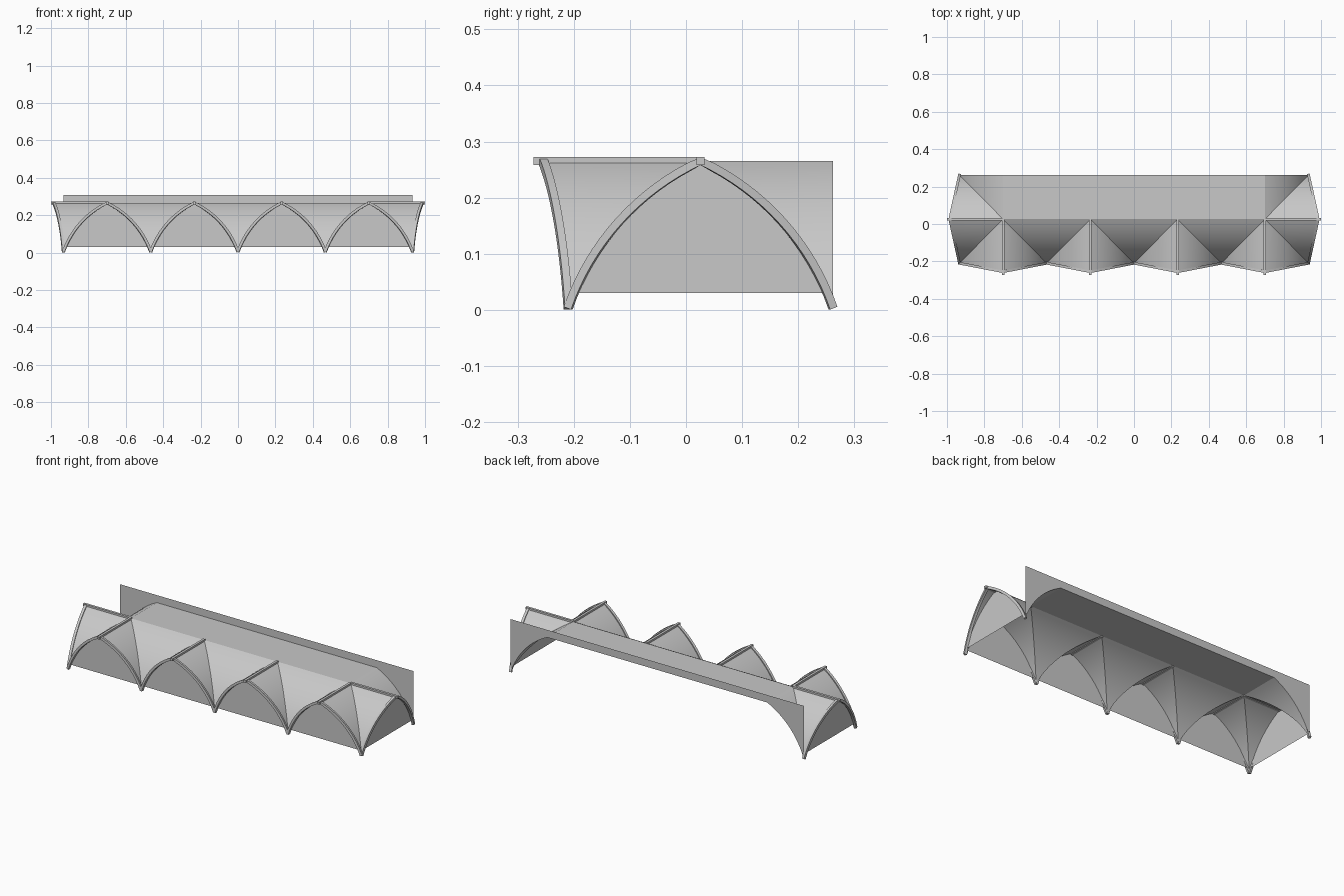
import bpy, bmesh, math
from mathutils import Vector

if "Cube" in bpy.data.objects:
    bpy.data.objects.remove(bpy.data.objects["Cube"])

# Main dimensions
BAY = 0.4667
HALF = BAY / 2
FRONT, MID, BACK = -0.21, 0.026, 0.262
END = 2 * BAY
FRONT_TIP, END_TIP = -0.255, 0.985
BASE, TOP = 0.003, 0.265
PANEL_BOTTOM, WALL_TOP = 0.03, 0.308
STEPS = 16

grey = bpy.data.materials.new("plain grey")
grey.use_nodes = True
GREY = (0.58, 0.58, 0.58, 1)
grey.diffuse_color = GREY
grey.node_tree.nodes["Principled BSDF"].inputs["Base Color"].default_value = GREY


def arch_curve():
    """Half of a pointed arch: (fraction of half span, height) from foot to crown."""
    a, b = math.radians(71), math.radians(25)
    pts = []
    for i in range(STEPS + 1):
        t = a + (b - a) * i / STEPS
        u = (math.sin(a) - math.sin(t)) / (math.sin(a) - math.sin(b))
        h = (math.cos(t) - math.cos(a)) / (math.cos(b) - math.cos(a))
        pts.append((u, BASE + (TOP - BASE) * h))
    return pts


CURVE = arch_curve()


def finish(name, bm, smooth=False):
    bmesh.ops.remove_doubles(bm, verts=bm.verts, dist=0.0002)
    bmesh.ops.recalc_face_normals(bm, faces=bm.faces)
    mesh = bpy.data.meshes.new(name)
    bm.to_mesh(mesh)
    bm.free()
    mesh.materials.append(grey)
    obj = bpy.data.objects.new(name, mesh)
    bpy.context.collection.objects.link(obj)
    if smooth:
        bpy.ops.object.select_all(action="DESELECT")
        obj.select_set(True)
        bpy.context.view_layer.objects.active = obj
        bpy.ops.object.shade_smooth_by_angle(angle=math.radians(15))
    return obj


def rise(foot, tip):
    """Arch curve standing on the plan line from foot to tip."""
    f, t = Vector(foot), Vector(tip)
    return [Vector((*f.lerp(t, u), z)) for u, z in CURVE]


def web(bm, foot, a, b):
    """Curved vault web fanning from a foot to two crown points."""
    left = [bm.verts.new(p) for p in rise(foot, a)]
    right = [bm.verts.new(p) for p in rise(foot, b)]
    for i in range(STEPS):
        bm.faces.new((left[i], right[i], right[i + 1], left[i + 1]))


def sweep(bm, path, r=0.007):
    """Square bar along a path."""
    rings = []
    for i, p in enumerate(path):
        t = (path[min(i + 1, len(path) - 1)] - path[max(i - 1, 0)]).normalized()
        side = t.cross(Vector((0, 0, 1))).normalized()
        n = side.cross(t)
        rings.append([bm.verts.new(p + side * r * s + n * r * k)
                      for s, k in ((-1, -1), (1, -1), (1, 1), (-1, 1))])
    for a, b in zip(rings, rings[1:]):
        for k in range(4):
            j = (k + 1) % 4
            bm.faces.new((a[k], a[j], b[j], b[k]))
    bm.faces.new(rings[0])
    bm.faces.new(rings[-1][::-1])


def strip(bm, lower, upper):
    """Flat strip between two matching outlines."""
    a = [bm.verts.new(p) for p in lower]
    b = [bm.verts.new(p) for p in upper]
    for i in range(len(a) - 1):
        bm.faces.new((a[i], a[i + 1], b[i + 1], b[i]))


def full_arch(foot, tip, other):
    return rise(foot, tip) + rise(other, tip)[-2::-1]


def at_height(points, z):
    return [Vector((p.x, p.y, z)) for p in points]


def panel(name, foot, mid, other):
    """Upright infill under an arch, cut level above the feet."""
    top = full_arch(foot, mid, other)
    for p in top:
        p.z = max(p.z, PANEL_BOTTOM)
    bm = bmesh.new()
    strip(bm, at_height(top, PANEL_BOTTOM), top)
    finish(name, bm)


centres = [(i - 1.5) * BAY for i in range(4)]

# Vaulted canopy
bm = bmesh.new()
for c in centres:
    for s in (-1, 1):
        web(bm, (c + s * HALF, FRONT), (c, MID), (c, FRONT_TIP))
for a, b in zip(centres, centres[1:]):
    web(bm, ((a + b) / 2, FRONT), (a, MID), (b, MID))
for s in (-1, 1):
    crown = (s * centres[-1], MID)
    for y in (FRONT, BACK):
        web(bm, (s * END, y), crown, (s * END_TIP, MID))
    web(bm, (s * END, BACK), crown, (s * centres[-1], BACK))
finish("vault_canopy", bm, True)

# Flat roof strip behind the crowns
bm = bmesh.new()
x = centres[-1]
strip(bm, [Vector((-x, MID, TOP)), Vector((x, MID, TOP))],
      [Vector((-x, BACK, TOP)), Vector((x, BACK, TOP))])
finish("flat_roof", bm)

# Back wall above the roof line
bm = bmesh.new()
line = rise((-END, BACK), (-x, BACK)) + rise((END, BACK), (x, BACK))[::-1]
for p in line:
    p.z = max(p.z, PANEL_BOTTOM)
strip(bm, line, at_height(line, WALL_TOP))
finish("back_wall", bm)

# Front bays: arch rib, ridge bar and infill panel
for i, c in enumerate(centres):
    left, right = (c - HALF, FRONT), (c + HALF, FRONT)
    bm = bmesh.new()
    sweep(bm, full_arch(left, (c, FRONT_TIP), right))
    finish(f"front_arch_rib_{i + 1}", bm, True)
    bm = bmesh.new()
    sweep(bm, [Vector((c, -0.272, TOP)), Vector((c, MID, TOP))])
    finish(f"front_ridge_bar_{i + 1}", bm)
    panel(f"front_panel_{i + 1}", left, (c, FRONT), right)

# End bays
for side, s in (("left", 1), ("right", -1)):
    near, far = (s * END, FRONT), (s * END, BACK)
    bm = bmesh.new()
    sweep(bm, full_arch(near, (s * END_TIP, MID), far))
    finish(f"{side}_arch_rib", bm, True)
    bm = bmesh.new()
    sweep(bm, [Vector((s * x, MID, TOP)), Vector((s, MID, TOP))])
    finish(f"{side}_ridge_bar", bm)
    panel(f"{side}_panel", near, (s * END, MID), far)
